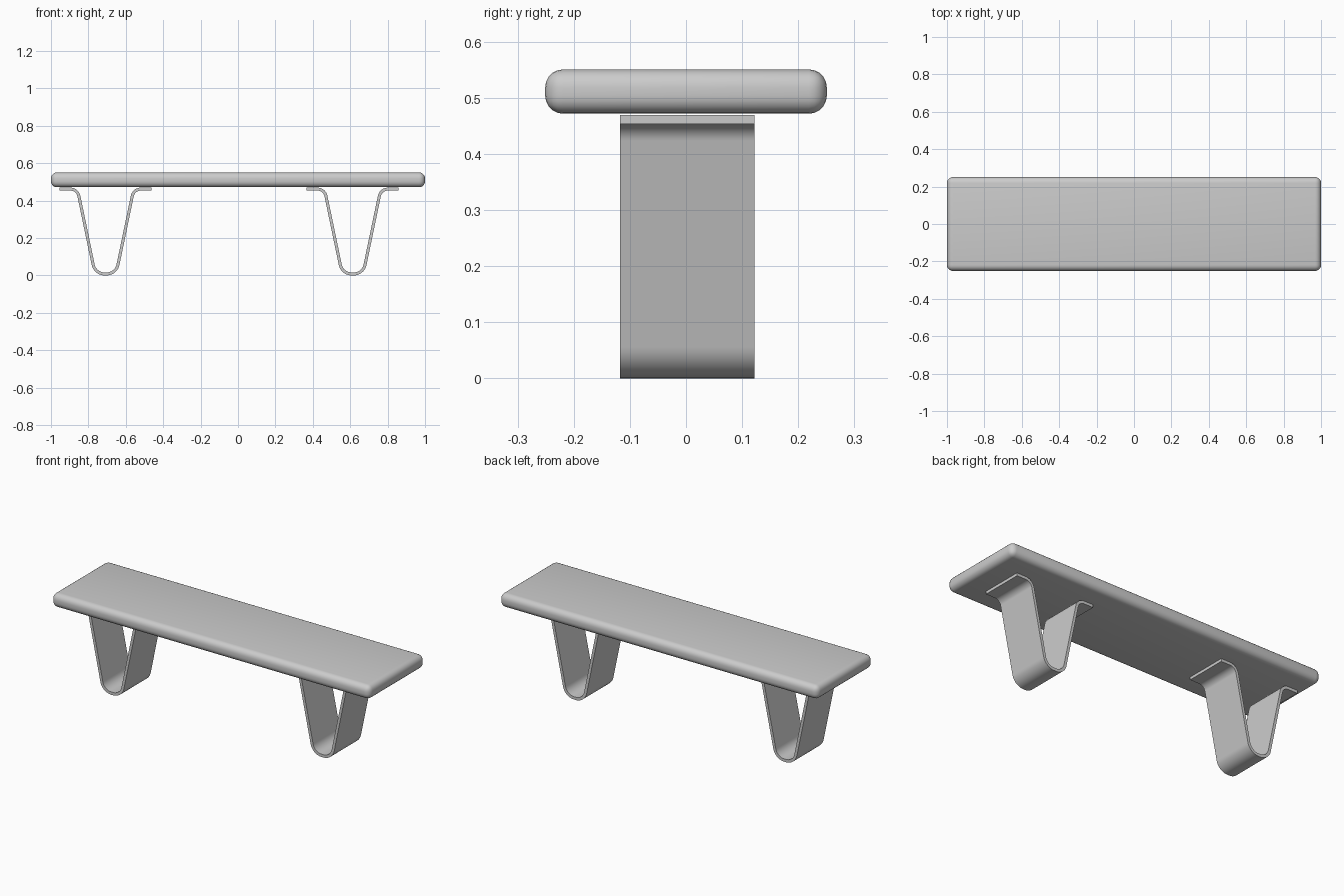
import bpy, math
from mathutils import Vector

if "Cube" in bpy.data.objects:
    bpy.data.objects.remove(bpy.data.objects["Cube"])

THICK = 0.016


def finish(obj, angle):
    bpy.ops.object.select_all(action='DESELECT')
    obj.select_set(True)
    bpy.context.view_layer.objects.active = obj
    bpy.ops.object.shade_smooth_by_angle(angle=math.radians(angle))


# Seat: a plank with generously rounded edges
bpy.ops.mesh.primitive_cube_add(size=1, location=(0, 0, 0.511))
seat = bpy.context.object
seat.name = "seat"
seat.scale = (2.0, 0.502, 0.079)
bpy.ops.object.transform_apply(location=False, rotation=False, scale=True)
bevel = seat.modifiers.new("round_edges", 'BEVEL')
bevel.width = 0.032
bevel.segments = 5
bpy.ops.object.modifier_apply(modifier=bevel.name)
finish(seat, 40)


def strip_profile(corners, radii, thick, steps=10):
    """Fillet a polyline, then offset it to its left: returns lower and upper edges."""
    pts = [Vector(c) for c in corners]
    lower, upper = [], []

    def add(p, d):
        n = Vector((-d.y, d.x))
        lower.append(p)
        upper.append(p + n * thick)

    add(pts[0], (pts[1] - pts[0]).normalized())
    for a, b, c, r in zip(pts, pts[1:], pts[2:], radii):
        d0, d1 = (b - a).normalized(), (c - b).normalized()
        turn = math.atan2(d0.x * d1.y - d0.y * d1.x, d0.dot(d1))
        side = math.copysign(1, turn)
        start = b - d0 * (r * math.tan(abs(turn) / 2))
        centre = start + Vector((-d0.y, d0.x)) * side * r
        for i in range(steps + 1):
            t = turn * i / steps
            d = Vector((d0.x * math.cos(t) - d0.y * math.sin(t),
                        d0.x * math.sin(t) + d0.y * math.cos(t)))
            add(centre - Vector((-d.y, d.x)) * side * r, d)
    add(pts[-1], (pts[-1] - pts[-2]).normalized())
    return lower, upper


# Legs: bent flat strips with a rounded foot and two mounting flanges
half = [(-0.246, 0.4535), (-0.157, 0.4535), (-0.0625, 0.0)]
corners = half + [(-x, z) for x, z in reversed(half)]
lower, upper = strip_profile(corners, [0.038, 0.07, 0.07, 0.038], THICK)


def make_leg(name, x):
    n = len(lower)
    verts = [(p.x, y, p.y) for y in (-0.12, 0.12) for p in lower + upper]
    m = 2 * n
    faces = []
    for i in range(n - 1):
        j = i + 1
        faces += [(i, j, n + j, n + i),                          # front edge
                  (m + i, m + n + i, m + n + j, m + j),          # back edge
                  (i, m + i, m + j, j),                          # outer face
                  (n + i, n + j, m + n + j, m + n + i)]          # inner face
    faces += [(0, n, m + n, m), (n - 1, m + n - 1, m + m - 1, m - 1)]
    mesh = bpy.data.meshes.new(name)
    mesh.from_pydata(verts, [], faces)
    obj = bpy.data.objects.new(name, mesh)
    obj.location = (x, 0.002, 0)
    bpy.context.collection.objects.link(obj)
    finish(obj, 30)


make_leg("left_leg", -0.708)
make_leg("right_leg", 0.613)
